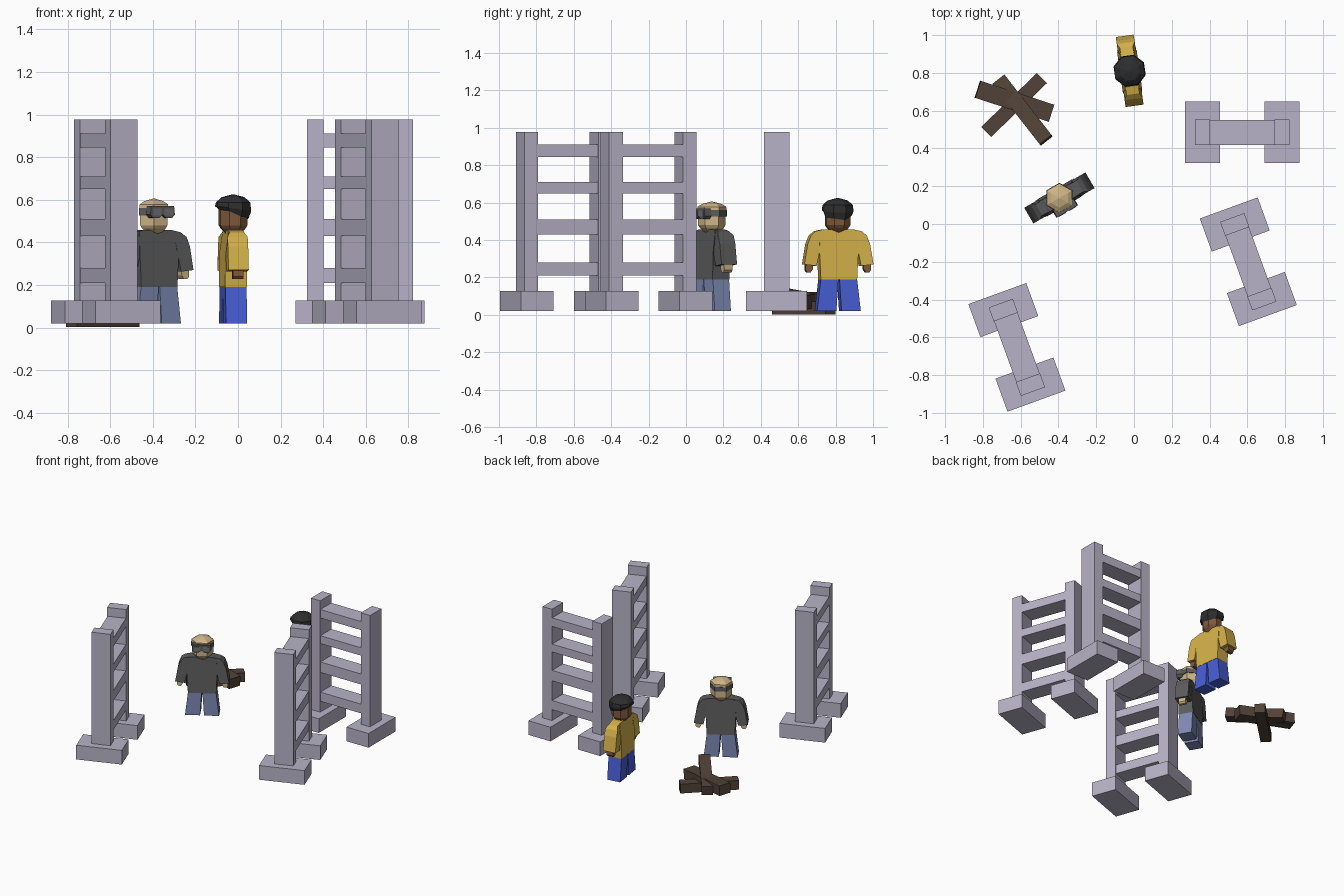
import bpy, bmesh, math
from mathutils import Matrix, Vector

if "Cube" in bpy.data.objects:
    bpy.data.objects.remove(bpy.data.objects["Cube"])


def material(name, rgb):
    m = bpy.data.materials.new(name)
    lin = [c / 12.92 if c < 0.04 else ((c + 0.055) / 1.055) ** 2.4 for c in rgb]
    m.diffuse_color = (*lin, 1)
    m.use_nodes = True
    m.node_tree.nodes["Principled BSDF"].inputs["Base Color"].default_value = m.diffuse_color
    return m


STONE = material("pale lavender grey", (0.72, 0.70, 0.78))
JACKET = material("charcoal cloth", (0.36, 0.36, 0.36))
JEANS = material("faded denim", (0.49, 0.54, 0.70))
YELLOW = material("mustard cloth", (0.83, 0.69, 0.29))
BLUE = material("bright blue cloth", (0.28, 0.37, 0.83))
BLACK = material("black hair", (0.18, 0.18, 0.18))
BROWN = material("brown skin", (0.50, 0.35, 0.24))
SAND = material("sandy", (0.81, 0.71, 0.53))
WOOD = material("dark wood", (0.32, 0.26, 0.22))
LENS = material("lens grey", (0.45, 0.45, 0.47))


def build(name, verts, faces, mat, matrix):
    bm = bmesh.new()
    vs = [bm.verts.new(matrix @ Vector(v)) for v in verts]
    for f in faces:
        bm.faces.new([vs[i] for i in f])
    bmesh.ops.recalc_face_normals(bm, faces=bm.faces)
    me = bpy.data.meshes.new(name)
    bm.to_mesh(me)
    bm.free()
    me.materials.append(mat)
    ob = bpy.data.objects.new(name, me)
    bpy.context.collection.objects.link(ob)
    return ob


def loft(name, rings, mat, matrix):
    n = len(rings[0])
    verts = [v for r in rings for v in r]
    faces = [list(range(n)), list(range(len(verts) - n, len(verts)))]
    for k in range(len(rings) - 1):
        for i in range(n):
            j = (i + 1) % n
            faces.append([k * n + i, k * n + j, (k + 1) * n + j, (k + 1) * n + i])
    return build(name, verts, faces, mat, matrix)


def box(name, lo, hi, mat, matrix):
    ring = lambda z: [(lo[0], lo[1], z), (hi[0], lo[1], z), (hi[0], hi[1], z), (lo[0], hi[1], z)]
    return loft(name, [ring(lo[2]), ring(hi[2])], mat, matrix)


def prism(name, profile, depth, mat, matrix):
    # side-on profile in x and z, thinner above shoulder height
    half = lambda z: depth / 2 if z < 0.43 else depth * 0.36
    return loft(name, [[(x, s * half(z), z) for x, z in profile] for s in (-1, 1)], mat, matrix)


def ring(n, r, z, tilt=0.0, zig=0.0):
    out = []
    for i in range(n):
        a = 2 * math.pi * (i + (0.5 if n == 8 else 0)) / n
        out.append((r * math.cos(a), r * math.sin(a), z - tilt * math.sin(a) + zig * (i % 2)))
    return out


def place(x, y, deg):
    return Matrix.Translation((x, y, 0)) @ Matrix.Rotation(math.radians(deg), 4, 'Z')


# ladder racks: two feet, two posts, four rungs
for x, y, deg in ((0.573, 0.485, 0), (0.605, -0.2, -70), (-0.62, -0.653, -70)):
    m = place(x, y, deg)
    for s in (-1, 1):
        box("rack_foot", (s * 0.21 - 0.093, -0.163, 0.02), (s * 0.21 + 0.093, 0.163, 0.128), STONE, m)
        box("rack_post", (s * 0.21 - 0.039, -0.068, 0.128), (s * 0.21 + 0.039, 0.068, 0.977), STONE, m)
    for lo, hi in ((0.21, 0.28), (0.43, 0.51), (0.65, 0.71), (0.845, 0.91)):
        box("rack_rung", (-0.171, -0.066, lo), (0.171, 0.066, hi), STONE, m)


# bodies shared by both people
def person(m, shirt, trousers, skin, sides):
    prism("torso", [(-0.098, 0.19), (0.098, 0.19), (0.105, 0.34), (0.1, 0.445), (0.08, 0.457),
                    (0.04, 0.457), (0, 0.44), (-0.04, 0.457), (-0.08, 0.457), (-0.1, 0.445),
                    (-0.105, 0.34)], 0.104, shirt, m)
    for s in (1, -1):
        prism("leg", [(s * x, z) for x, z in ((0.003, 0.19), (0.098, 0.19), (0.118, 0.02), (0.014, 0.02))],
              0.1, trousers, m)
        prism("sleeve", [(s * x, z) for x, z in ((0.085, 0.456), (0.125, 0.447), (0.15, 0.425), (0.168, 0.38),
                                                 (0.187, 0.27), (0.12, 0.262), (0.104, 0.34))], 0.096, shirt, m)
        prism("hand", [(s * x, z) for x, z in ((0.135, 0.28), (0.175, 0.28), (0.177, 0.24),
                                               (0.168, 0.228), (0.148, 0.228), (0.137, 0.245))], 0.05, skin, m)
    r = 0.07 if sides == 8 else 0.074
    loft("head", [ring(sides, 0.03, 0.435), ring(sides, r * 0.85, 0.464),
                  ring(sides, r, 0.48), ring(sides, r, 0.57)], skin, m)


# person in mustard top with swept dark hair
m = place(-0.023, 0.811, -82)
person(m, YELLOW, BLUE, BROWN, 8)
loft("hair", [ring(8, 0.076, 0.53, 0.025, 0.008), ring(8, 0.088, 0.558, 0.012),
              ring(8, 0.083, 0.588), ring(8, 0.055, 0.612), ring(8, 0.008, 0.624)], BLACK, m)

# person in charcoal jacket with cap and goggles
m = place(-0.395, 0.138, 30)
person(m, JACKET, JEANS, SAND, 6)
loft("cap", [ring(6, 0.078, 0.56), ring(6, 0.077, 0.578), ring(6, 0.052, 0.593),
             ring(6, 0.006, 0.605)], SAND, m)
loft("goggle_strap", [ring(6, 0.08, 0.527), ring(6, 0.08, 0.56)], JACKET, m)
goggles = [(-0.062, 0.57), (0.062, 0.57), (0.066, 0.53), (0.05, 0.513), (0.02, 0.513),
           (0, 0.53), (-0.02, 0.513), (-0.05, 0.513), (-0.066, 0.53)]
front = m @ Matrix.Translation((0, -0.071, 0))
loft("goggle_frame", [[(x, y, z) for x, z in goggles] for y in (-0.012, 0.03)], JACKET, front)
for s in (-1, 1):
    box("goggle_lens", (s * 0.031 - 0.022, -0.015, 0.527), (s * 0.031 + 0.022, -0.011, 0.558), LENS, front)

# crossed logs: centre, heading, tilt, length, width, thickness
for c, deg, tilt, ln, w, t in (((-0.635, 0.63, 0.037), 44, 0, 0.41, 0.075, 0.07),
                               ((-0.633, 0.65, 0.075), -18, 3, 0.41, 0.095, 0.075),
                               ((-0.59, 0.603, 0.092), -52, -8, 0.41, 0.08, 0.07)):
    m = (Matrix.Translation(c) @ Matrix.Rotation(math.radians(deg), 4, 'Z')
         @ Matrix.Rotation(math.radians(tilt), 4, 'Y'))
    box("log", (-ln / 2, -w / 2, -t / 2), (ln / 2, w / 2, t / 2), WOOD, m)
